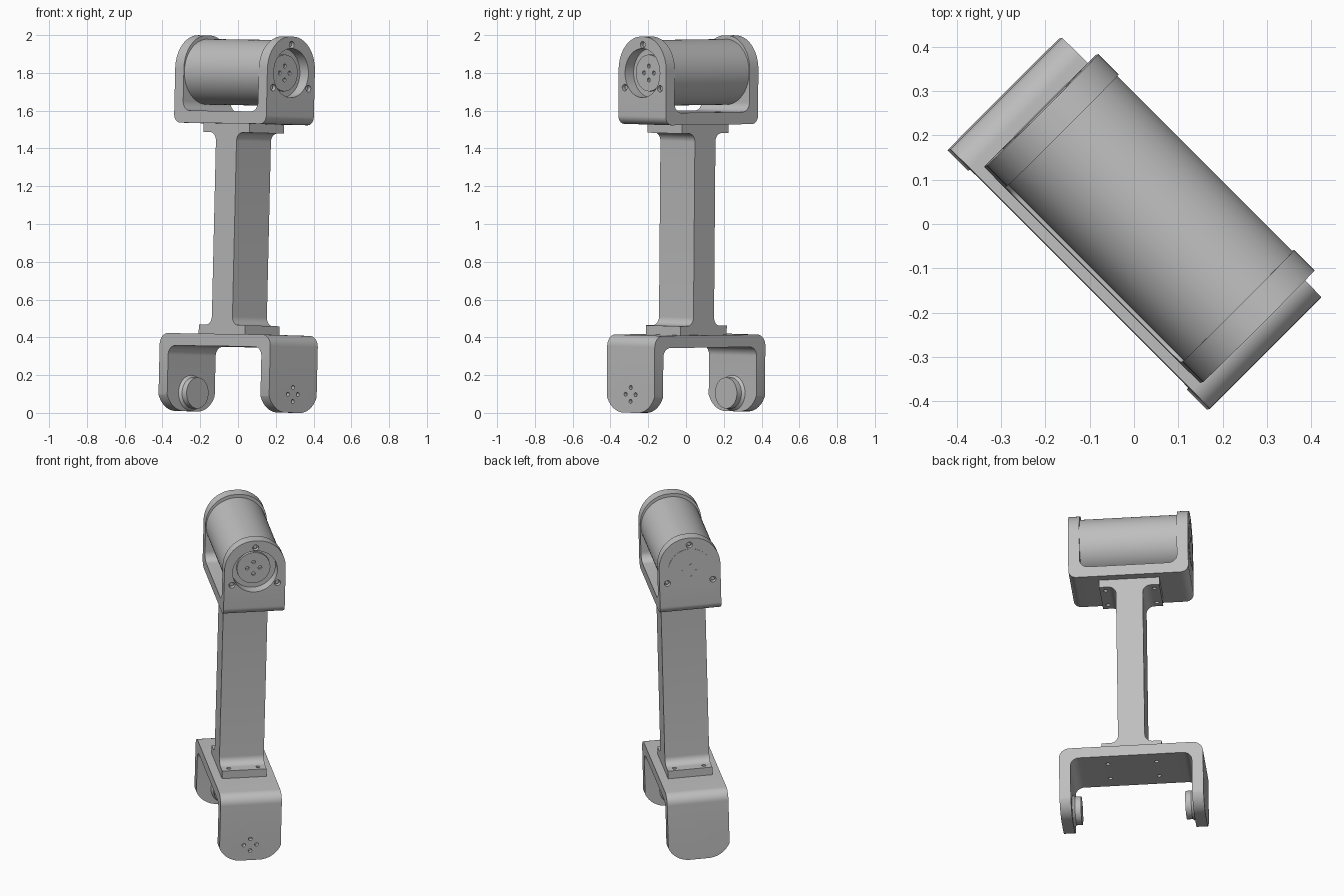
import bpy, bmesh
from math import radians, sin, cos, pi
from mathutils import Vector, Matrix

if "Cube" in bpy.data.objects:
    bpy.data.objects.remove(bpy.data.objects["Cube"], do_unlink=True)

grey = bpy.data.materials.new("plain grey")
grey.use_nodes = True
COLOUR = (0.52, 0.52, 0.52, 1)
grey.diffuse_color = COLOUR
grey.node_tree.nodes["Principled BSDF"].inputs["Base Color"].default_value = COLOUR

# The whole link is turned 45 degrees and leans very slightly
LEAN = (Matrix.Translation((0, 0, 0.005)) @ Matrix.Rotation(radians(-45), 4, 'Z')
        @ Matrix.Rotation(0.0105, 4, 'Y') @ Matrix.Rotation(-0.022, 4, 'X')
        @ Matrix.Translation((-0.002, -0.004, 0)))
parts = []


def make(name, bm, keep=True):
    bmesh.ops.recalc_face_normals(bm, faces=bm.faces)
    me = bpy.data.meshes.new(name)
    bm.to_mesh(me)
    bm.free()
    me.materials.append(grey)
    ob = bpy.data.objects.new(name, me)
    bpy.context.collection.objects.link(ob)
    if keep:
        parts.append(ob)
    return ob


def rounded(corners, steps=10):
    """Outline from (a, b, radius) corners."""
    out = []
    for i, (a, b, r) in enumerate(corners):
        p = Vector((a, b))
        if r == 0:
            out.append(p)
            continue
        d0 = (Vector(corners[i - 1][:2]) - p).normalized()
        d1 = (Vector(corners[(i + 1) % len(corners)][:2]) - p).normalized()
        # all corners are right angles
        centre = p + (d0 + d1) * r
        for k in range(steps + 1):
            t = k / steps * pi / 2
            out.append(centre - d1 * r * cos(t) - d0 * r * sin(t))
    return out


def prism(name, pts, axis, half, keep=True):
    bm = bmesh.new()
    place = (lambda p: (p.x, -half, p.y)) if axis == 'Y' else (lambda p: (-half, p.x, p.y))
    face = bm.faces.new([bm.verts.new(place(p)) for p in pts])
    ext = bmesh.ops.extrude_face_region(bm, geom=[face])
    move = (0, 2 * half, 0) if axis == 'Y' else (2 * half, 0, 0)
    bmesh.ops.translate(bm, vec=move, verts=[v for v in ext['geom'] if isinstance(v, bmesh.types.BMVert)])
    return make(name, bm, keep)


def rods(name, axis, start, end, r0, r1, centres, segs=24, keep=True):
    """Round bars from start to end along an axis, one per centre."""
    bm = bmesh.new()
    mid, turn = (start + end) / 2, Matrix()
    if axis == 'X':
        turn = Matrix.Rotation(pi / 2, 4, 'Y')
    for a, b in centres:
        loc = (mid, a, b) if axis == 'X' else (a, b, mid)
        bmesh.ops.create_cone(bm, cap_ends=True, segments=segs, radius1=r0, radius2=r1, depth=end - start,
                              matrix=Matrix.Translation(loc) @ turn)
    return make(name, bm, keep)


def boolean(ob, tool, operation='DIFFERENCE'):
    mod = ob.modifiers.new("cut", 'BOOLEAN')
    mod.operation, mod.object, mod.solver = operation, tool, 'EXACT'
    bpy.context.view_layer.objects.active = ob
    bpy.ops.object.modifier_apply(modifier=mod.name)
    bpy.data.objects.remove(tool, do_unlink=True)


def drill(ob, axis, start, end, r, centres, segs=16):
    boolean(ob, rods("drill", axis, start, end, r, r, centres, segs, False))


def ring(radius, z, count, first=90):
    angles = [radians(first + 360 * i / count) for i in range(count)]
    return [(radius * cos(a), z + radius * sin(a)) for a in angles]


def bracket(name, half, base, tip, tip_r, outer_r):
    """U-shaped bracket: folded strip trimmed to round-ended ears."""
    s = 1 if tip > base else -1
    inn, floor = half - THICK, base + s * THICK
    strip = prism(name, rounded([(-half, base, outer_r), (half, base, outer_r), (half, tip, 0), (inn, tip, 0),
                                 (inn, floor, 0.05), (-inn, floor, 0.05), (-inn, tip, 0), (-half, tip, 0)]),
                  'Y', WIDTH)
    trim = prism("trim", rounded([(-WIDTH - 0.01, base - s * 0.1, 0), (WIDTH + 0.01, base - s * 0.1, 0),
                                  (WIDTH + 0.01, tip, tip_r), (-WIDTH - 0.01, tip, tip_r)], 20),
                 'X', half + 0.1, False)
    for v in trim.data.vertices:
        v.co.y *= WIDTH / (WIDTH + 0.01) if tip_r > 0.15 else 1
    boolean(strip, trim, 'INTERSECT')
    return strip


WIDTH, THICK = 0.178, 0.065
AXLE, PIVOT = 1.798, 0.097
bolts = [(x, y) for x in (-0.14, 0.14) for y in (-0.085, 0.085)]

# Lower fork with inward pivot bosses
fork = bracket("lower_fork", 0.414, 0.41, 0.0, 0.135, 0.06)
drill(fork, 'Z', 0.3, 0.5, 0.012, bolts)
drill(fork, 'X', 0.39, 0.5, 0.011, ring(0.037, PIVOT, 4))
for side, word in ((1, "left"), (-1, "right")):
    for label, x0, x1, r0, r1 in (("collar", 0.352, 0.334, 0.096, 0.082), ("boss", 0.34, 0.30, 0.082, 0.082)):
        lo, hi = sorted((side * x0, side * x1))
        ends = (r1, r0) if side > 0 else (r0, r1)
        rods(f"{word}_pivot_{label}", 'X', lo, hi, *ends, [(0, PIVOT)], 48)

# Post with filleted end flanges
f, p, z0, z1, z2, z3 = 0.173, 0.077, 0.41, 0.458, 1.478, 1.525
post = prism("post", rounded([(-f, z0, 0), (f, z0, 0), (f, z1, 0), (p, z1, 0.045), (p, z2, 0.045), (f, z2, 0),
                              (f, z3, 0), (-f, z3, 0), (-f, z2, 0), (-p, z2, 0.045), (-p, z1, 0.045),
                              (-f, z1, 0)]), 'Y', 0.129)
drill(post, 'Z', 0.38, 0.48, 0.012, bolts)
drill(post, 'Z', 1.46, 1.55, 0.012, bolts)

# Upper yoke with a round opening and three screw pockets in each ear
yoke = bracket("upper_yoke", 0.345, 1.525, 1.991, 0.178, 0.045)
drill(yoke, 'Z', 1.5, 1.62, 0.012, bolts)
drill(yoke, 'X', 0.25, 0.4, 0.13, [(0, AXLE)], 64)
screws = ring(0.153, AXLE - 0.003, 3)
for lo, hi in ((0.32, 0.4), (-0.4, -0.32)):
    drill(yoke, 'X', lo, hi, 0.018, screws)
rods("left_screws", 'X', 0.315, 0.332, 0.011, 0.011, screws, 12)
rods("right_screws", 'X', -0.332, -0.315, 0.011, 0.011, screws, 12)

# Motor barrel and its two output discs
rods("motor_barrel", 'X', -0.281, 0.281, 0.174, 0.174, [(0, AXLE)], 96)
front = rods("recessed_disc", 'X', 0.275, 0.297, 0.097, 0.097, [(0, AXLE)], 64)
drill(front, 'X', 0.284, 0.4, 0.011, ring(0.037, AXLE, 4))
back = rods("flush_disc", 'X', -0.347, -0.32, 0.125, 0.125, [(0, AXLE)], 64)
drill(back, 'X', -0.4, -0.333, 0.011, ring(0.037, AXLE, 4))

# Smooth the curved faces and lean everything into place
bpy.ops.object.select_all(action='DESELECT')
for ob in parts:
    ob.data.transform(LEAN)
    ob.select_set(True)
bpy.context.view_layer.objects.active = parts[0]
bpy.ops.object.shade_smooth_by_angle(angle=radians(30))
